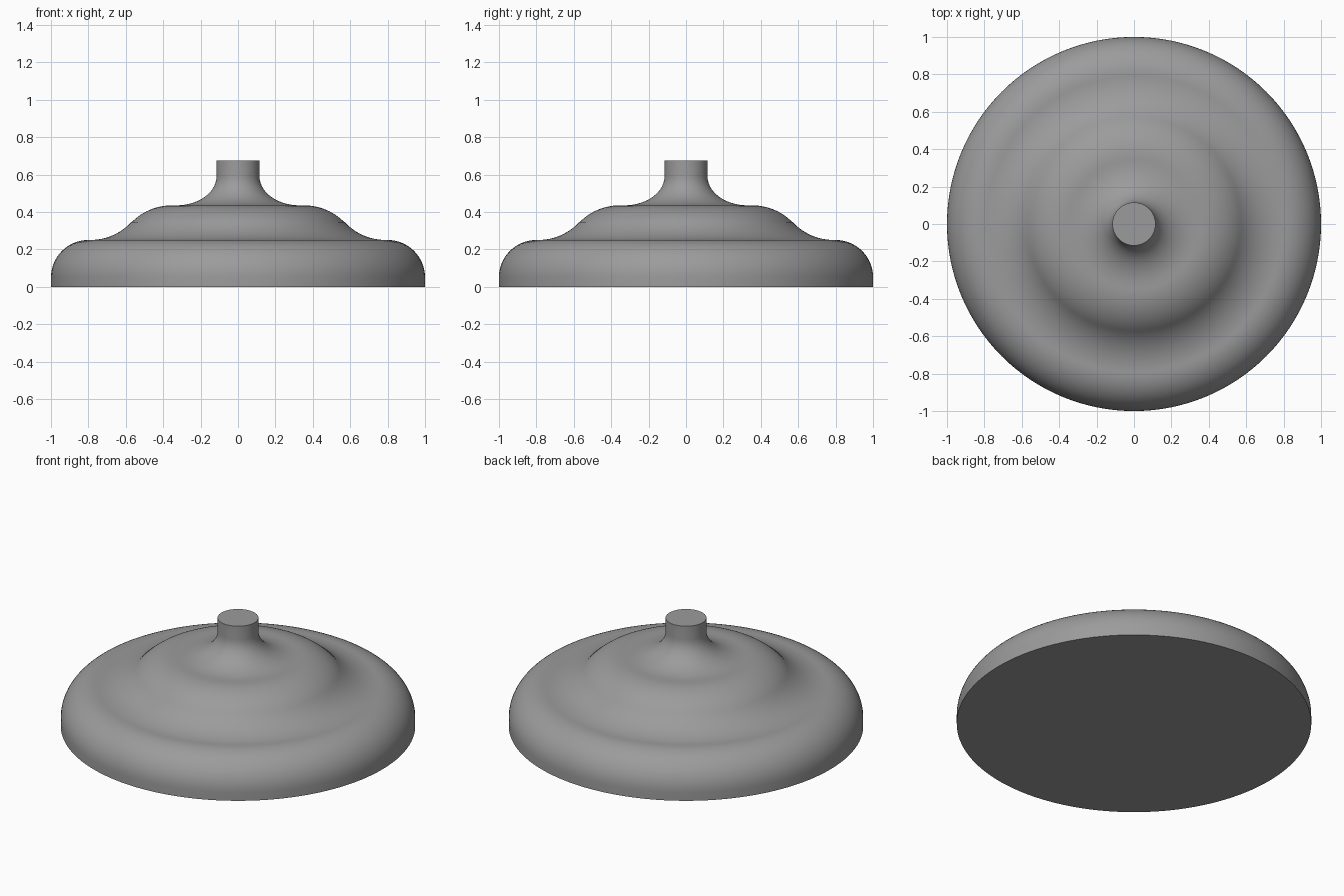
import bpy, bmesh, math

if "Cube" in bpy.data.objects:
    bpy.data.objects.remove(bpy.data.objects["Cube"])

SEGMENTS = 128


def arc(cx, cz, rx, rz, start, end, steps=14):
    """Points (radius, height) along an elliptical arc, angles in degrees."""
    pts = []
    for i in range(steps + 1):
        a = math.radians(start + (end - start) * i / steps)
        pts.append((cx + rx * math.cos(a), cz + rz * math.sin(a)))
    return pts


# Stepped bell profile, from the base centre up to the neck top
profile = [(0, 0), (1, 0)]
profile += arc(0.80, 0.05, 0.20, 0.20, 0, 90)         # rounded rim
profile += arc(0.79, 0.55, 0.30, 0.30, 270, 223)      # lower hollow
profile += arc(0.355, 0.137, 0.298, 0.298, 43, 90)    # upper shoulder
profile += arc(0.33, 0.59, 0.215, 0.155, 270, 180)    # flare into the neck
profile += [(0.115, 0.674), (0, 0.674)]               # neck and flat cap

# Lathe the profile around the vertical axis
bm = bmesh.new()
verts = [bm.verts.new((r, 0, z)) for r, z in profile]
edges = [bm.edges.new(pair) for pair in zip(verts, verts[1:])]
bmesh.ops.spin(bm, geom=verts + edges, cent=(0, 0, 0), axis=(0, 0, 1),
               angle=math.tau, steps=SEGMENTS, use_merge=True)
bmesh.ops.remove_doubles(bm, verts=bm.verts, dist=0.0005)
bmesh.ops.recalc_face_normals(bm, faces=bm.faces)
mesh = bpy.data.meshes.new("stepped_dome")
bm.to_mesh(mesh)
bm.free()

grey = bpy.data.materials.new("mid grey")
grey.diffuse_color = (0.33, 0.33, 0.33, 1)
grey.use_nodes = True
grey.node_tree.nodes["Principled BSDF"].inputs["Base Color"].default_value = grey.diffuse_color
mesh.materials.append(grey)

dome = bpy.data.objects.new("stepped_dome", mesh)
bpy.context.collection.objects.link(dome)
bpy.context.view_layer.objects.active = dome
dome.select_set(True)
bpy.ops.object.shade_smooth_by_angle(angle=math.radians(35))
